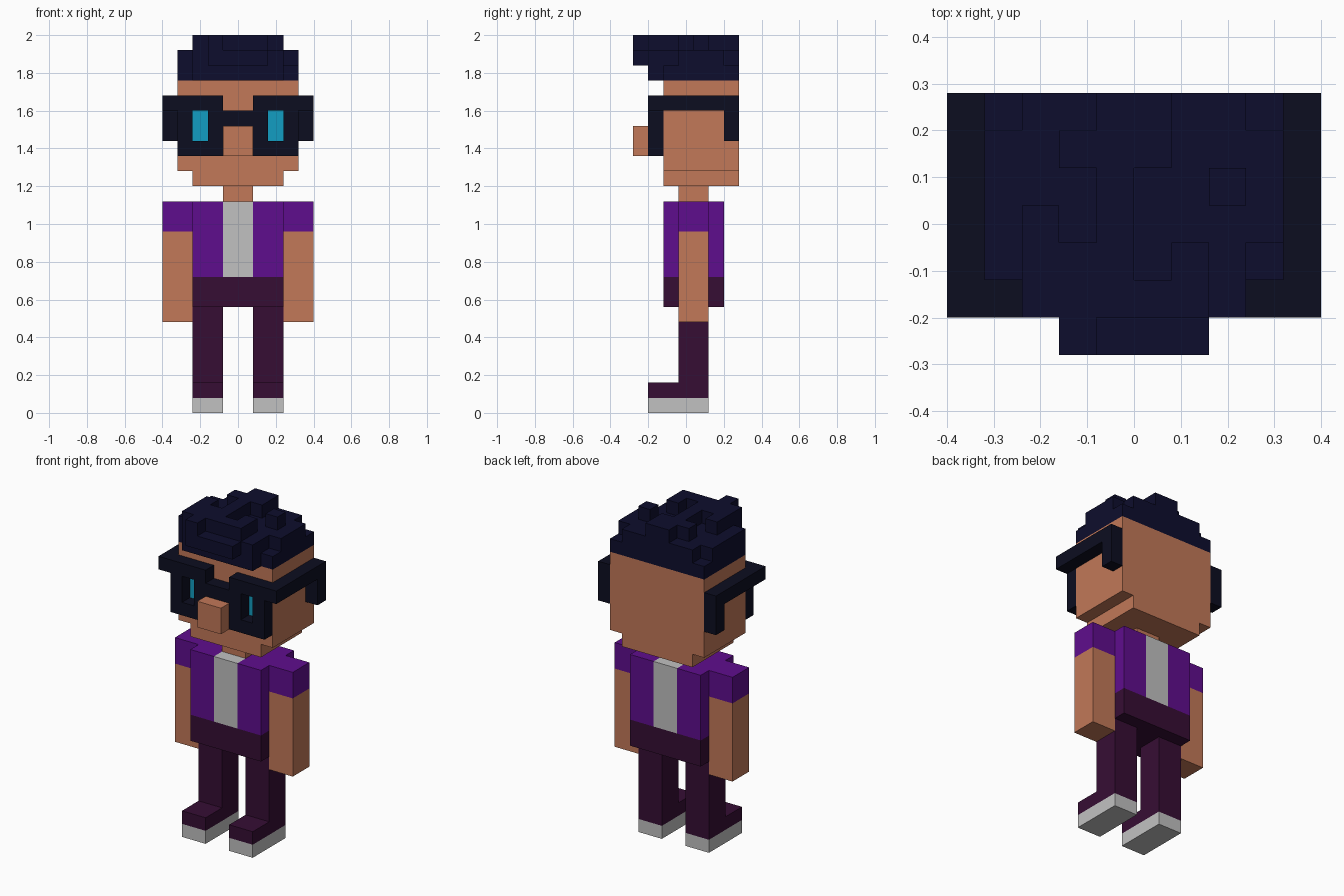
import bpy, bmesh

if "Cube" in bpy.data.objects:
    bpy.data.objects.remove(bpy.data.objects["Cube"])

U = 0.08  # edge length of one block


def material(name, rgb):
    lin = [(c / 255 / 12.92) if c < 11 else ((c / 255 + 0.055) / 1.055) ** 2.4 for c in rgb]
    m = bpy.data.materials.new(name)
    m.diffuse_color = (*lin, 1)
    m.use_nodes = True
    m.node_tree.nodes["Principled BSDF"].inputs["Base Color"].default_value = m.diffuse_color
    return m


SKIN = material("skin", (194, 120, 88))
HAIR = material("dark navy hair", (13, 13, 45))
FRAME = material("black glasses", (12, 13, 32))
EYE = material("teal eye", (18, 158, 194))
PURPLE = material("purple shirt", (95, 13, 141))
PLUM = material("plum trousers", (54, 13, 52))
PALE = material("pale grey", (193, 193, 193))

# the four corners of a cell's face, for each axis and side
AXES = [(0, 1, 2), (1, 2, 0), (2, 0, 1)]


def blocks(name, mat, boxes, cut=(), mirror=False):
    """Union of block boxes (x0, x1, y0, y1, z0, z1), minus cut boxes, as one clean shell."""
    def cells(bs):
        return {(x, y, z) for x0, x1, y0, y1, z0, z1 in bs
                for x in range(x0, x1) for y in range(y0, y1) for z in range(z0, z1)}
    solid = cells(boxes) - cells(cut)
    if mirror:
        solid |= {(-x - 1, y, z) for x, y, z in solid}
    bm = bmesh.new()
    verts = {}

    def vert(p):
        if p not in verts:
            verts[p] = bm.verts.new((p[0] * U, (p[1] - 3.5) * U, p[2] * U))
        return verts[p]

    for c in sorted(solid):
        for a, b, d in AXES:
            for side in (0, 1):
                n = list(c)
                n[a] += 2 * side - 1
                if tuple(n) in solid:
                    continue
                ring = []
                for s, t in ((0, 0), (1, 0), (1, 1), (0, 1)):
                    p = list(c)
                    p[a] += side
                    p[b] += s
                    p[d] += t
                    ring.append(vert(tuple(p)))
                bm.faces.new(ring if side else ring[::-1])
    bmesh.ops.dissolve_limit(bm, angle_limit=0.01, verts=bm.verts, edges=bm.edges)
    me = bpy.data.meshes.new(name)
    bm.to_mesh(me)
    bm.free()
    me.materials.append(mat)
    ob = bpy.data.objects.new(name, me)
    bpy.context.collection.objects.link(ob)
    return ob


# legs, feet and shoes
blocks("shoes", PALE, [(1, 3, 1, 5, 0, 1)], mirror=True)
blocks("trousers", PLUM, [(1, 3, 1, 5, 1, 2), (1, 3, 3, 5, 2, 7), (0, 3, 2, 6, 7, 9)], mirror=True)

# torso: open shirt with sleeves over a pale undershirt
blocks("undershirt", PALE, [(-1, 1, 2, 6, 9, 14)])
blocks("shirt", PURPLE, [(1, 3, 2, 6, 9, 14), (3, 5, 3, 5, 12, 14)], mirror=True)
blocks("arms", SKIN, [(3, 5, 3, 5, 6, 12)], mirror=True)

# head
blocks("neck", SKIN, [(-1, 1, 3, 5, 14, 15)])
blocks("head", SKIN, [(-3, 3, 2, 7, 15, 16), (-4, 4, 2, 7, 16, 22)])
blocks("nose", SKIN, [(-1, 1, 0, 2, 17, 19)])

# glasses: frames with see-through slots, bridge, temples and ear hooks
blocks("glasses", FRAME,
       [(1, 4, 1, 2, 17, 21), (0, 1, 1, 2, 19, 20), (4, 5, 1, 7, 20, 21), (4, 5, 6, 7, 18, 20)],
       cut=[(2, 3, 1, 2, 18, 20)], mirror=True)

# eyes: thin plates at the back of the slots
eyes = blocks("eyes", EYE, [(2, 3, 1, 2, 18, 20)], mirror=True)
for v in eyes.data.vertices:
    v.co.y = -1.5 * U - (0.004 if v.co.y < -2 * U else 0)

# hair: two broad layers, a fringe and an irregular top layer
tufts = [(-2, 1, 5, 6), (-1, 1, 6, 7), (-1, 0, 2, 5), (-3, -1, 1, 3), (-3, -2, 3, 4),
         (-1, 2, 1, 2), (1, 2, 2, 3), (2, 3, 4, 5), (-2, -1, 0, 1)]
blocks("hair", HAIR,
       [(-4, 4, 2, 7, 22, 23), (-3, 3, 1, 2, 22, 23),
        (-3, 3, 1, 7, 23, 24), (3, 4, 3, 6, 23, 24), (-4, -3, 2, 6, 23, 24),
        (-2, 2, 0, 1, 23, 24)] + [(*t, 24, 25) for t in tufts])
